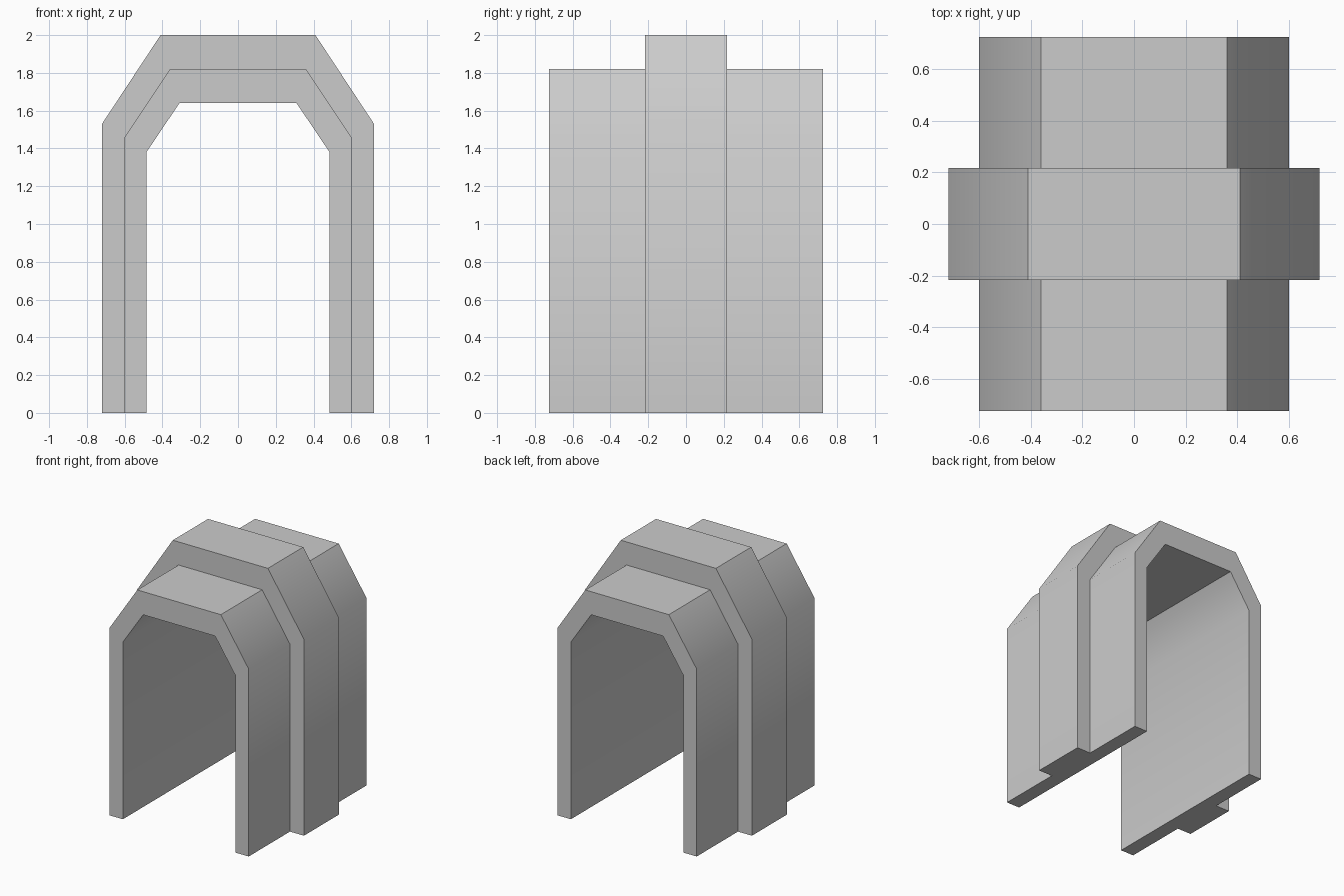
import bpy
import bmesh
from math import radians

if "Cube" in bpy.data.objects:
    bpy.data.objects.remove(bpy.data.objects["Cube"], do_unlink=True)

# Plain grey material
grey = bpy.data.materials.new("plain_grey")
grey.use_nodes = True
colour = (0.6, 0.6, 0.6, 1.0)
grey.diffuse_color = colour
grey.node_tree.nodes["Principled BSDF"].inputs["Base Color"].default_value = colour

# Arch outlines: wall half width, shoulder height, roof half width, roof height
INNER = (0.485, 1.38, 0.31, 1.64)
OUTER = (0.60, 1.46, 0.36, 1.82)
RIB = (0.72, 1.53, 0.41, 2.0)
HALF_LENGTH, HALF_RIB = 0.725, 0.217


def arch(bm, outline, y):
    """One open arch of vertices, from the left foot over the roof to the right foot."""
    wall, shoulder, roof, top = outline
    half = [(wall, 0), (wall, shoulder), (roof, top)]
    points = half + [(-x, z) for x, z in reversed(half)]
    return [bm.verts.new((x, y, z)) for x, z in points]


# Tunnel shell with a raised central rib: the wall section swept over the arch
bm = bmesh.new()
front_half = [(INNER, -HALF_LENGTH), (OUTER, -HALF_LENGTH), (OUTER, -HALF_RIB), (RIB, -HALF_RIB)]
stations = front_half + [(outline, -y) for outline, y in reversed(front_half)]
rows = [arch(bm, outline, y) for outline, y in stations]
for row, following in zip(rows, rows[1:] + rows[:1]):
    for i in range(len(row) - 1):
        bm.faces.new((row[i], row[i + 1], following[i + 1], following[i]))

# Flat feet
for end in (0, -1):
    bm.faces.new([row[end] for row in rows])
bmesh.ops.recalc_face_normals(bm, faces=bm.faces)

mesh = bpy.data.meshes.new("ribbed_arch_tunnel")
bm.to_mesh(mesh)
bm.free()
mesh.materials.append(grey)
tunnel = bpy.data.objects.new("ribbed_arch_tunnel", mesh)
bpy.context.collection.objects.link(tunnel)

# Soft shoulders, crisp roof and end edges
bpy.ops.object.select_all(action="DESELECT")
tunnel.select_set(True)
bpy.context.view_layer.objects.active = tunnel
bpy.ops.object.shade_smooth_by_angle(angle=radians(40))
